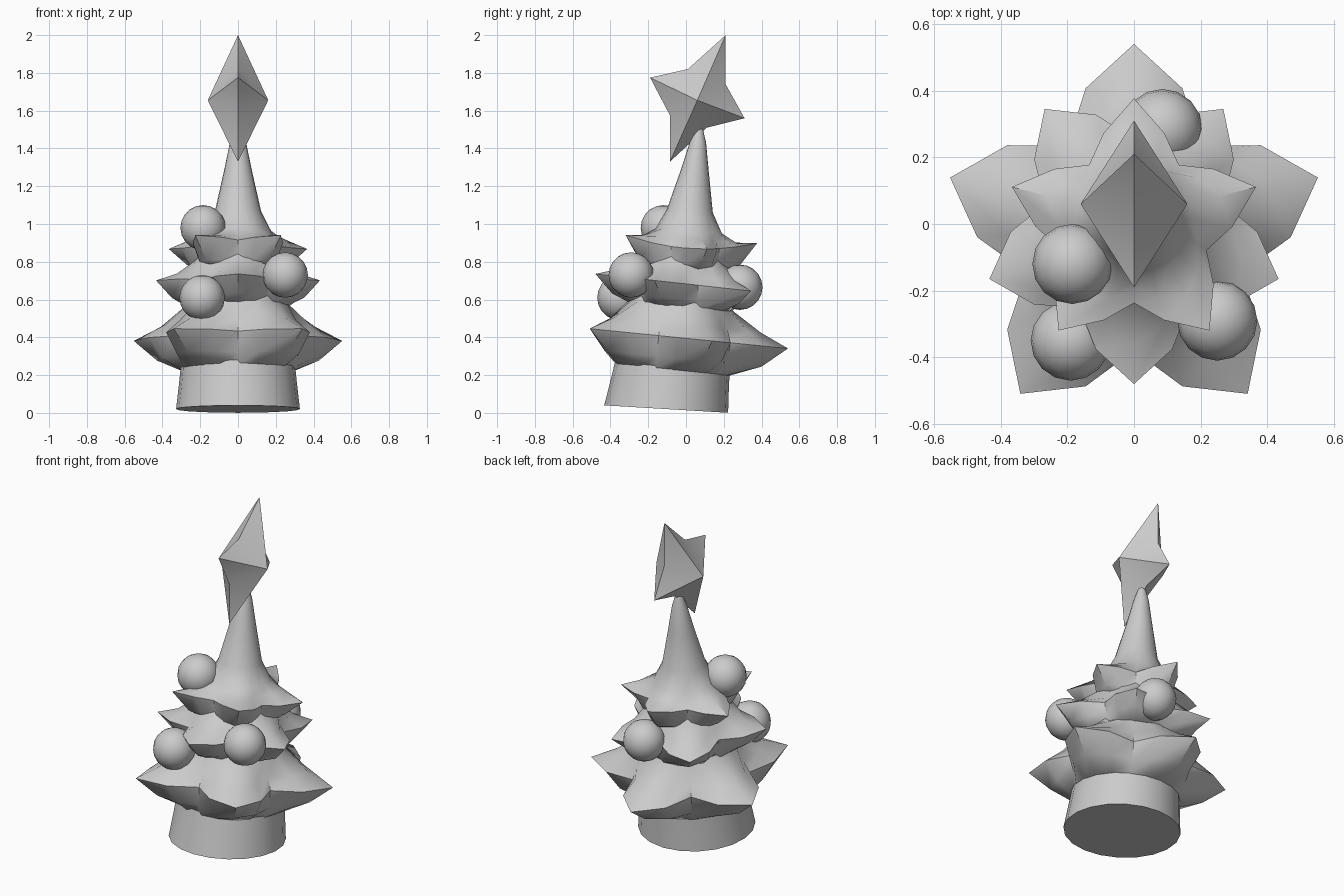
import bpy, bmesh
from math import sin, cos, pi, radians
from mathutils import Vector

if "Cube" in bpy.data.objects:
    bpy.data.objects.remove(bpy.data.objects["Cube"])

N = 20  # points per ring: five repeats of tip, middle, valley, middle


def finish(name, bm, angle):
    bmesh.ops.recalc_face_normals(bm, faces=bm.faces)
    me = bpy.data.meshes.new(name)
    bm.to_mesh(me)
    bm.free()
    ob = bpy.data.objects.new(name, me)
    bpy.context.collection.objects.link(ob)
    bpy.ops.object.select_all(action='DESELECT')
    ob.select_set(True)
    bpy.context.view_layer.objects.active = ob
    bpy.ops.object.shade_smooth_by_angle(angle=radians(angle))
    return ob


def loft(name, rings, start=90, angle=42):
    """Skin five-pointed rings: (z, tilt, centre y, tip r, middle r, valley r, bend)."""
    bm = bmesh.new()
    loops = []
    for z, tilt, cy, tip, mid, valley, bend in rings:
        loop = []
        for i in range(N):
            a = radians(start) + 2 * pi * i / N
            r = (tip, mid, valley, mid)[i % 4]
            y = cy + r * sin(a)
            loop.append(bm.verts.new((r * cos(a), y, z + tilt * y + bend * y * y)))
        loops.append(loop)
    for lo, hi in zip(loops, loops[1:]):
        for i in range(N):
            j = (i + 1) % N
            bm.faces.new((lo[i], lo[j], hi[j], hi[i]))
    bm.faces.new(loops[0][::-1])
    bm.faces.new(loops[-1])
    return finish(name, bm, angle)


def star(z, tilt, cy, tip, mid, valley, bend=0):
    return (z, tilt, cy, tip, mid, valley, bend)


def circle(z, tilt, cy, r):
    return (z, tilt, cy, r, r, r, 0)


# Leaning trunk
loft("trunk", [circle(0.014, -0.06, -0.105, 0.328),
               circle(0.15, -0.08, -0.085, 0.312),
               circle(0.32, -0.1, -0.06, 0.295)])

# Three tiers of star-shaped branches
loft("lower_branches", [circle(0.22, -0.1, -0.07, 0.30),
                        star(0.285, -0.1, -0.05, 0.45, 0.40, 0.33),
                        star(0.395, -0.1, -0.04, 0.58, 0.47, 0.34),
                        star(0.465, -0.1, -0.035, 0.43, 0.38, 0.315),
                        circle(0.57, -0.1, -0.03, 0.27),
                        circle(0.68, -0.1, -0.02, 0.23)])
loft("middle_branches", [circle(0.55, -0.08, -0.02, 0.255),
                         star(0.60, -0.08, -0.02, 0.37, 0.32, 0.265),
                         star(0.683, -0.11, -0.024, 0.456, 0.37, 0.28),
                         star(0.725, -0.1, -0.02, 0.34, 0.30, 0.255),
                         circle(0.80, -0.1, -0.01, 0.235),
                         circle(0.88, -0.1, 0.0, 0.18)], start=-90)
loft("upper_branches", [circle(0.755, -0.08, -0.01, 0.22),
                        star(0.79, -0.08, -0.01, 0.285, 0.25, 0.215),
                        star(0.872, -0.084, -0.008, 0.385, 0.295, 0.229, 0.413),
                        star(0.922, -0.09, 0.0, 0.27, 0.235, 0.2),
                        circle(0.965, -0.08, 0.015, 0.175),
                        circle(1.07, -0.07, 0.02, 0.122),
                        circle(1.28, -0.07, 0.046, 0.075),
                        circle(1.44, -0.07, 0.064, 0.042),
                        circle(1.515, -0.07, 0.07, 0.018)])

# Baubles
for k, c in enumerate([(-0.185, -0.12, 0.98), (0.25, -0.29, 0.73),
                       (-0.19, -0.35, 0.61), (0.085, 0.285, 0.665)]):
    bm = bmesh.new()
    bmesh.ops.create_uvsphere(bm, u_segments=16, v_segments=10, radius=0.12)
    bmesh.ops.translate(bm, verts=bm.verts, vec=Vector(c))
    finish(f"bauble_{k + 1}", bm, 60)

# Four-pointed tree topper: flat outline in the yz plane with a peak each side
outline = [(0.21, 2.0), (0.21, 1.74), (0.31, 1.56), (0.11, 1.51),
           (-0.085, 1.33), (-0.085, 1.575), (-0.19, 1.775), (0.01, 1.82)]
bm = bmesh.new()
rim = [bm.verts.new((0, y, z)) for y, z in outline]
for side in (-1, 1):
    peak = bm.verts.new((0.16 * side, 0.06, 1.655))
    for i in range(8):
        bm.faces.new((rim[i], rim[(i + 1) % 8], peak))
finish("topper_star", bm, 60)
